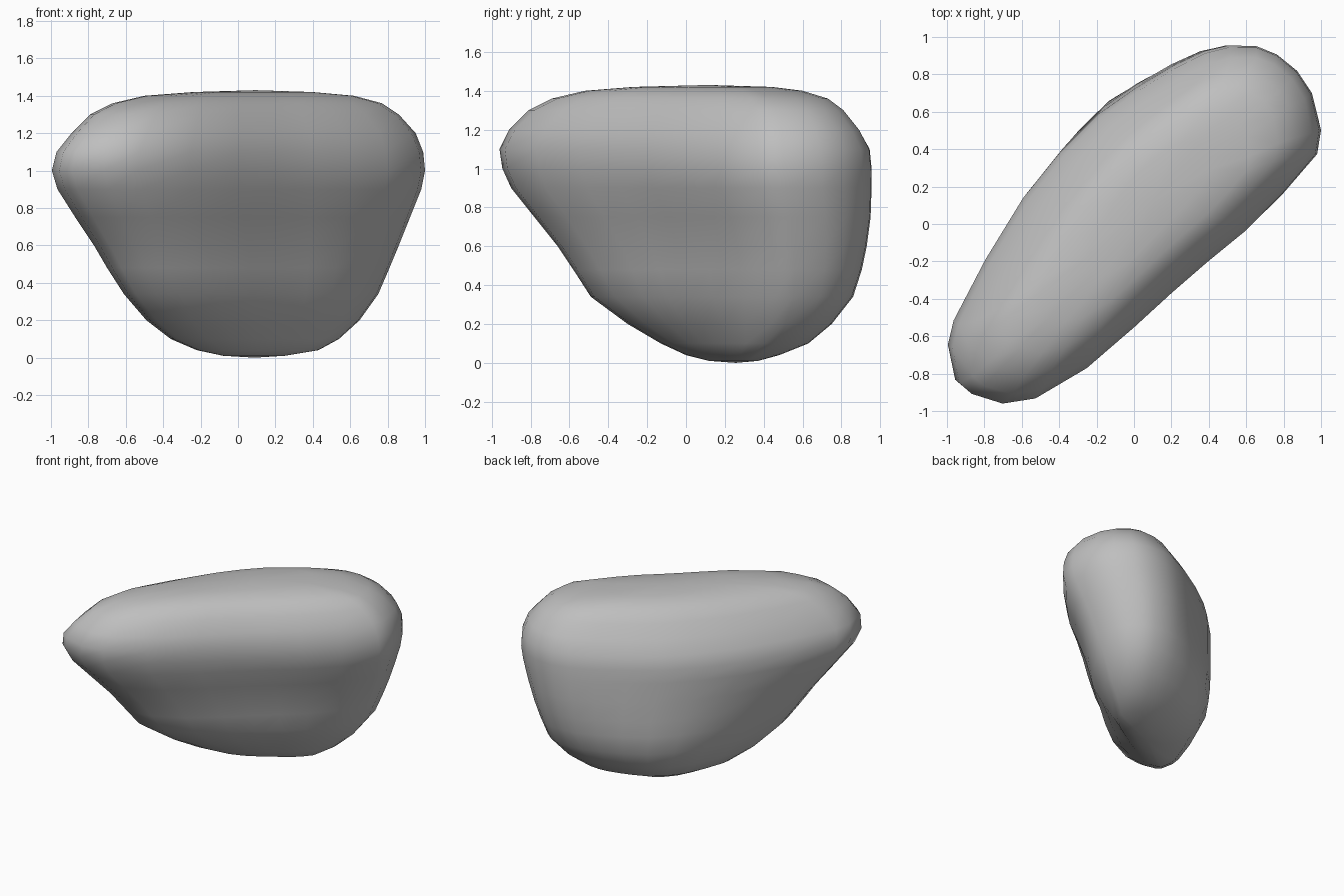
import bpy
import bmesh
from mathutils import Vector

cube = bpy.data.objects.get("Cube")
if cube:
    bpy.data.objects.remove(cube)

# Stone colour
stone = bpy.data.materials.new("stone grey")
stone.use_nodes = True
grey = (0.52, 0.52, 0.52, 1)
stone.diffuse_color = grey
stone.node_tree.nodes["Principled BSDF"].inputs["Base Color"].default_value = grey

# Plan outline of the boulder, running diagonally
outline = [(1, .5), (.95, .7), (.87, .82), (.76, .91), (.65, .955), (.5, .96),
           (.37, .93), (.2, .85), (0, .73), (-.2, .59), (-.4, .39), (-.6, .14),
           (-.8, -.19), (-.97, -.52), (-1, -.65), (-.96, -.84), (-.89, -.9),
           (-.72, -.955), (-.54, -.93), (-.26, -.77), (0, -.55), (.2, -.37),
           (.4, -.2), (.6, -.04), (.8, .16), (.98, .37)]

# Each level: height, x min, x max, y min, y max, mid fatness, end taper
levels = [(.01, -.08, .25, .12, .37, 1.2, .5), (.04, -.22, .43, 0, .48, 1.2, .5),
          (.1, -.36, .54, -.13, .63, 1.2, .5), (.2, -.49, .65, -.3, .75, 1.18, .45),
          (.34, -.61, .75, -.49, .86, 1.15, .4), (.48, -.7, .81, -.58, .905, 1.1, .25),
          (.6, -.77, .86, -.66, .93, 1.06, .15), (.75, -.87, .92, -.78, .95, 1.02, .05),
          (.9, -.965, .98, -.9, .955, 1, 0), (1, -.995, 1, -.945, .955, .99, 0),
          (1.1, -.97, .99, -.96, .945, .97, 0), (1.2, -.89, .95, -.91, .89, .92, 0),
          (1.3, -.79, .86, -.81, .81, .87, 0), (1.36, -.67, .77, -.69, .73, .85, 0),
          (1.4, -.5, .62, -.52, .6, .85, 0), (1.42, -.24, .4, -.27, .44, .85, 0)]


def fit(values, low, high):
    """Stretch a list of values to the range low to high."""
    a, b = min(values), max(values)
    return [low + (v - a) / (b - a) * (high - low) for v in values]


def ring(bm, z, x0, x1, y0, y1, fat, taper):
    """One horizontal section: narrowed at the ends, bowed towards the back."""
    xs, ys = [], []
    for x, y in outline:
        along = (x + y) / 2
        end = taper * along ** 2
        across = (y - x) / 2 * (fat - end) - end * .08
        xs.append(along - across)
        ys.append(along + across)
    return [bm.verts.new((x, y, z)) for x, y in zip(fit(xs, x0, x1), fit(ys, y0, y1))]


def cap(bm, loop, z):
    """Close an end with a fan around a centre point."""
    centre = sum((v.co for v in loop), Vector()) / len(loop)
    tip = bm.verts.new((centre.x, centre.y, z))
    for i, v in enumerate(loop):
        bm.faces.new((loop[i - 1], v, tip))


# Loft the sections into a closed body
bm = bmesh.new()
rings = [ring(bm, *level) for level in levels]
for lower, upper in zip(rings, rings[1:]):
    for i in range(len(lower)):
        bm.faces.new((lower[i - 1], lower[i], upper[i], upper[i - 1]))
cap(bm, rings[0], 0)
cap(bm, rings[-1], 1.43)
bmesh.ops.recalc_face_normals(bm, faces=bm.faces)
for face in bm.faces:
    face.smooth = True

mesh = bpy.data.meshes.new("boulder")
bm.to_mesh(mesh)
bm.free()
mesh.materials.append(stone)
boulder = bpy.data.objects.new("boulder", mesh)
bpy.context.collection.objects.link(boulder)
